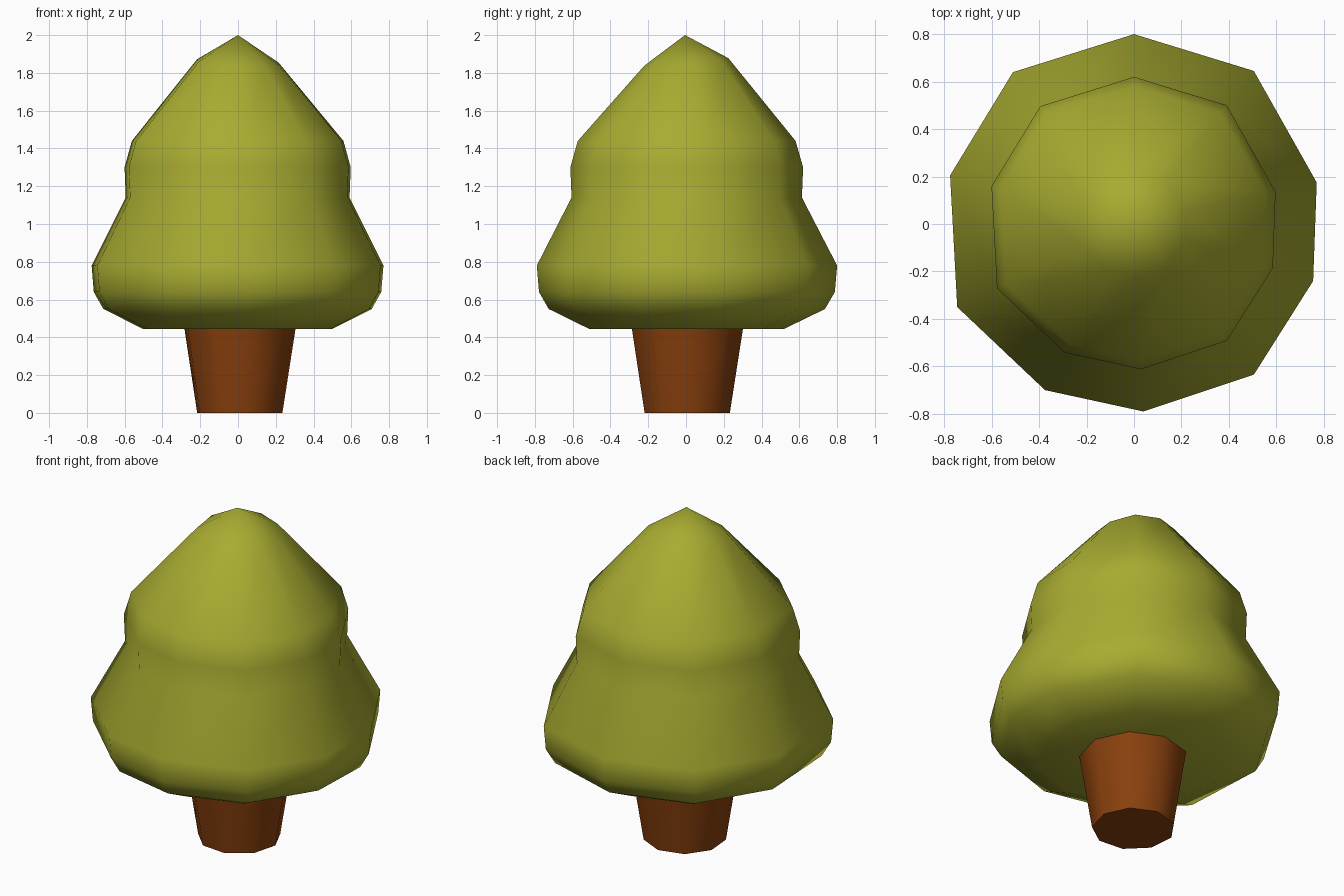
import bpy, bmesh, math

if "Cube" in bpy.data.objects:
    bpy.data.objects.remove(bpy.data.objects["Cube"])

# Slightly irregular ten-sided canopy outline, at its widest ring
OUTLINE = [(0, .80), (-.51, .64), (-.775, .205), (-.745, -.35), (-.375, -.70),
           (.04, -.79), (.505, -.635), (.755, -.24), (.77, .175), (.505, .645)]
# Canopy profile: height, scale of the outline
PROFILE = [(.445, .65), (.55, .92), (.64, .985), (.78, 1.0), (1.14, .767),
           (1.30, .775), (1.44, .725), (1.858, .28)]


def material(name, color):
    m = bpy.data.materials.new(name)
    m.diffuse_color = (*color, 1)
    m.use_nodes = True
    m.node_tree.nodes["Principled BSDF"].inputs["Base Color"].default_value = m.diffuse_color
    return m


def loft(name, rings, mat, apex=None, angle=60):
    """Skin a stack of rings, closed by a flat cap or a pointed tip."""
    bm = bmesh.new()
    loops = [[bm.verts.new(p) for p in ring] for ring in rings]
    n = len(loops[0])
    bm.faces.new(loops[0][::-1])
    for a, b in zip(loops, loops[1:]):
        for i in range(n):
            j = (i + 1) % n
            bm.faces.new((a[i], a[j], b[j], b[i]))
    if apex:
        tip = bm.verts.new(apex)
        for i in range(n):
            bm.faces.new((loops[-1][i], loops[-1][(i + 1) % n], tip))
    else:
        bm.faces.new(loops[-1])
    bmesh.ops.recalc_face_normals(bm, faces=bm.faces)
    me = bpy.data.meshes.new(name)
    bm.to_mesh(me)
    bm.free()
    me.materials.append(mat)
    ob = bpy.data.objects.new(name, me)
    bpy.context.collection.objects.link(ob)
    bpy.ops.object.select_all(action='DESELECT')
    ob.select_set(True)
    bpy.context.view_layer.objects.active = ob
    bpy.ops.object.shade_smooth_by_angle(angle=math.radians(angle))
    return ob


leaf_green = material("leaf_green", (.39, .41, .03))
bark_brown = material("bark_brown", (.25, .052, .004))

# Canopy: two soft tiers, with the top ring tilted a little
rings = []
for z, s in PROFILE:
    tilt = (.09, -.04) if z > 1.8 else (0, 0)
    rings.append([(x * s, y * s, z + tilt[0] * y * s + tilt[1] * x * s) for x, y in OUTLINE])
loft("canopy", rings, leaf_green, apex=(0, -.005, 2.0))

# Trunk: nine-sided, flaring upward
trunk = []
for z, r in ((0, .23), (.46, .302)):
    trunk.append([(.006 + r * math.cos(a), .003 + r * math.sin(a), z)
                  for a in (math.radians(125 + 40 * k) for k in range(9))])
loft("trunk", trunk, bark_brown)
